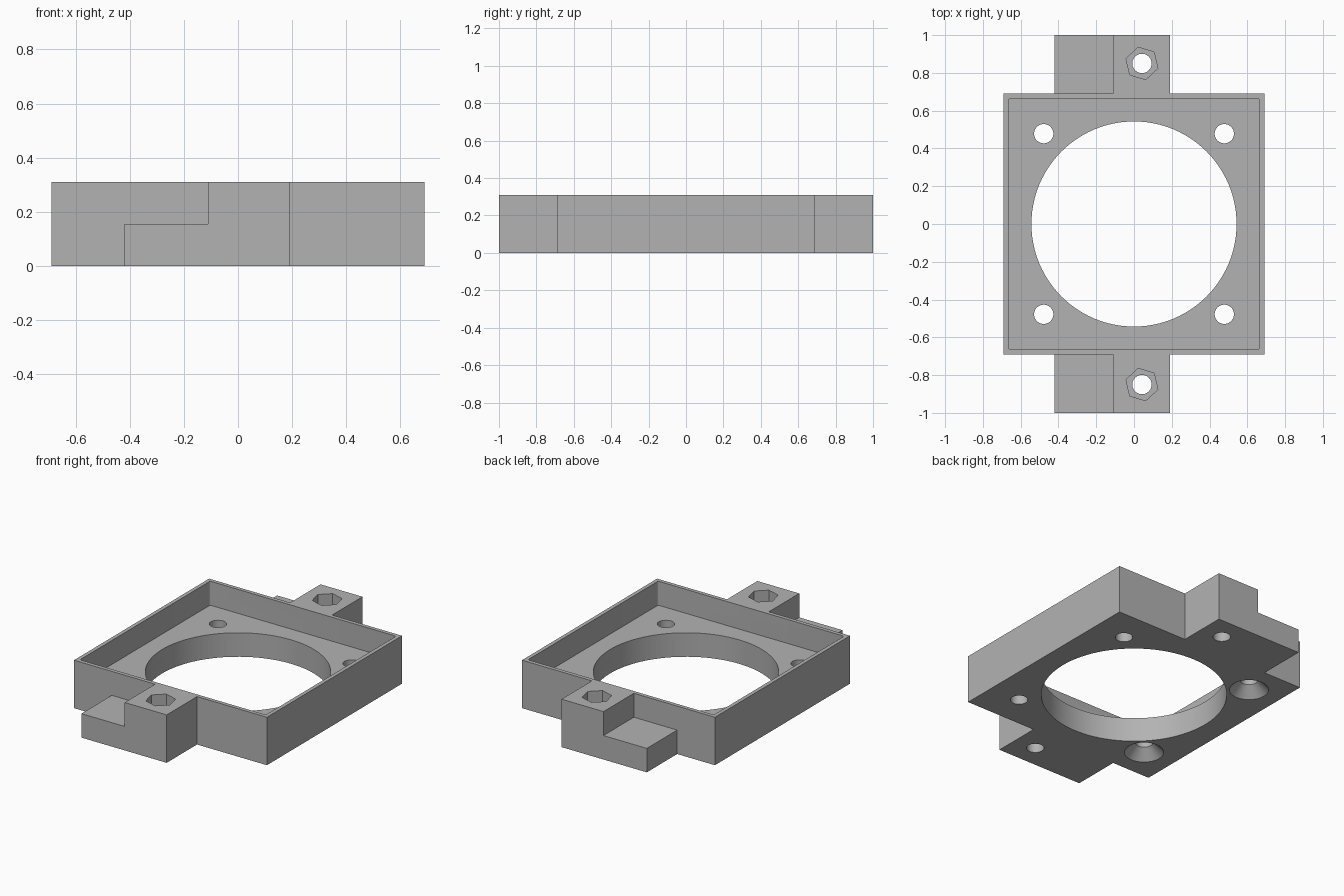
import bpy, bmesh
from math import cos, sin, pi, radians

cube = bpy.data.objects.get("Cube")
if cube:
    bpy.data.objects.remove(cube, do_unlink=True)

HEIGHT, FLOOR = 0.31, 0.155
HALF, POCKET = 0.69, 0.665
TAB_L, STEP, TAB_R = -0.42, -0.11, 0.19
HOLE = 0.051
NUT_X, NUT_Y = 0.042, 0.85
SCREW = 0.478


def finish(bm, name):
    bmesh.ops.recalc_face_normals(bm, faces=bm.faces)
    mesh = bpy.data.meshes.new(name)
    bm.to_mesh(mesh)
    bm.free()
    obj = bpy.data.objects.new(name, mesh)
    bpy.context.collection.objects.link(obj)
    return obj


def prism(name, points, z0, z1, fillet=0):
    """Extrude a plan outline from z0 to z1, optionally rounding its corners."""
    bm = bmesh.new()
    face = bm.faces.new([bm.verts.new((x, y, z0)) for x, y in points])
    top = bmesh.ops.extrude_face_region(bm, geom=[face])["geom"]
    for v in top:
        if isinstance(v, bmesh.types.BMVert):
            v.co.z = z1
    if fillet:
        upright = [e for e in bm.edges
                   if abs(e.verts[0].co.z - e.verts[1].co.z) > 0.01]
        bmesh.ops.bevel(bm, geom=upright, offset=fillet, segments=4,
                        profile=0.5, affect='EDGES')
    return finish(bm, name)


def rect(x0, x1, y0, y1):
    return [(x0, y0), (x1, y0), (x1, y1), (x0, y1)]


def ring(x, y, r, count, turn=0):
    return [(x + r * cos(turn + 2 * pi * i / count),
             y + r * sin(turn + 2 * pi * i / count)) for i in range(count)]


def cone(name, x, y, z0, r0, z1, r1):
    bm = bmesh.new()
    bmesh.ops.create_cone(bm, cap_ends=True, segments=40,
                          radius1=r0, radius2=r1, depth=z1 - z0)
    bmesh.ops.translate(bm, verts=bm.verts, vec=(x, y, (z0 + z1) / 2))
    return finish(bm, name)


def cut(target, cutter):
    mod = target.modifiers.new("cut", 'BOOLEAN')
    mod.operation = 'DIFFERENCE'
    mod.solver = 'EXACT'
    mod.object = cutter
    bpy.ops.object.select_all(action='DESELECT')
    bpy.context.view_layer.objects.active = target
    target.select_set(True)
    bpy.ops.object.modifier_apply(modifier=mod.name)
    bpy.data.objects.remove(cutter, do_unlink=True)


# Square housing with a mounting tab at the front and the back
outline = [(-HALF, -HALF), (TAB_L, -HALF), (TAB_L, -1), (TAB_R, -1),
           (TAB_R, -HALF), (HALF, -HALF)]
outline += [(x, -y) for x, y in reversed(outline)]
plate = prism("fan_mount_plate", outline, 0, HEIGHT)

# Square pocket and the large round opening through its floor
cut(plate, prism("pocket_cutter", rect(-POCKET, POCKET, -POCKET, POCKET),
                 FLOOR, HEIGHT + 0.1, 0.012))
cut(plate, prism("bore_cutter", ring(0, 0, 0.543, 96), -0.1, HEIGHT))

for side in (-1, 1):
    # Lowered half of each tab
    y0, y1 = sorted((side * HALF, side * 1.1))
    cut(plate, prism("step_cutter", rect(TAB_L - 0.1, STEP, y0, y1),
                     FLOOR, HEIGHT + 0.1))
    # Bolt hole with a hexagonal nut pocket
    y = side * NUT_Y
    cut(plate, prism("bolt_cutter", ring(NUT_X, y, HOLE, 40), -0.1, HEIGHT + 0.1))
    cut(plate, prism("nut_cutter", ring(NUT_X, y, 0.088, 6, radians(-17)),
                     FLOOR, HEIGHT + 0.1))
    # Corner screw holes, countersunk underneath on one side
    for x in (-SCREW, SCREW):
        cut(plate, prism("screw_cutter", ring(x, side * SCREW, HOLE, 40),
                         -0.1, HEIGHT))
    cut(plate, cone("countersink_cutter", -SCREW, side * SCREW,
                    -0.01, 0.125, 0.075, 0.04))

# Plain grey material
grey = bpy.data.materials.new("grey")
grey.use_nodes = True
colour = (0.45, 0.45, 0.45, 1)
grey.diffuse_color = colour
grey.node_tree.nodes["Principled BSDF"].inputs["Base Color"].default_value = colour
plate.data.materials.clear()
plate.data.materials.append(grey)

bpy.context.view_layer.objects.active = plate
plate.select_set(True)
bpy.ops.object.shade_smooth_by_angle(angle=radians(30))
